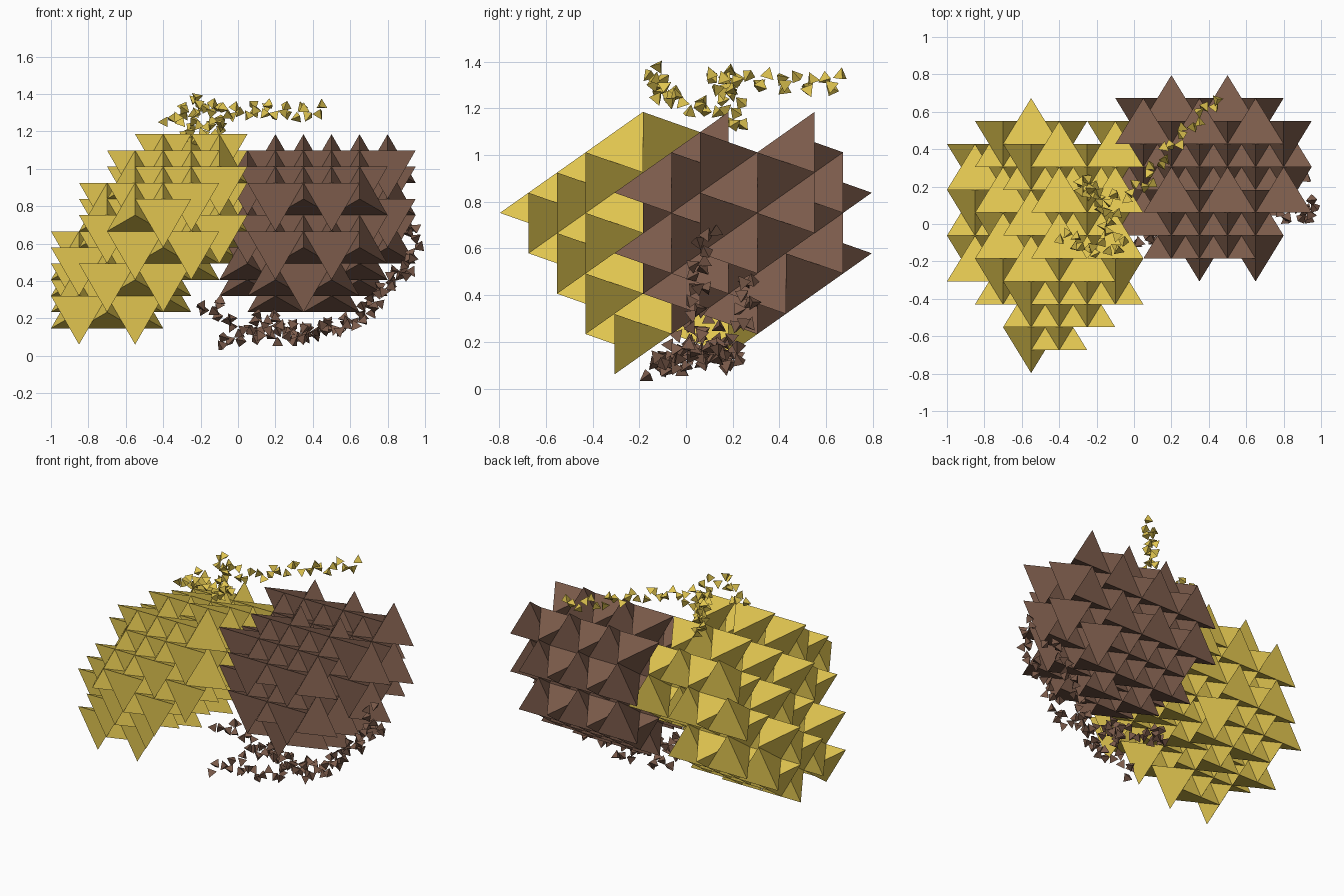
import bpy, math, random
from mathutils import Vector, Quaternion

random.seed(4)
X = Vector((0.15, 0, 0))                   # step between neighbours in a row
U = Vector((0, 0.245, 0.173))              # along one edge, leaning back
V = Vector((0, 0.1225, -0.173))            # from layer to layer
ORIGIN = Vector((-0.55, -0.797, 0.752))


def material(name, rgb):
    m = bpy.data.materials.new(name)
    m.diffuse_color = (*rgb, 1)
    return m


GOLD = material("gold", (0.75, 0.56, 0.08))
BROWN = material("brown", (0.20, 0.105, 0.07))


def build(name, tets, mat):
    verts, faces = [], []
    for a, b, c, d in tets:
        if (b - a).cross(c - a).dot(d - a) > 0:
            b, c = c, b
        n = len(verts)
        verts += [a, b, c, d]
        faces += [(n, n + 1, n + 2), (n, n + 3, n + 1),
                  (n + 1, n + 3, n + 2), (n, n + 2, n + 3)]
    me = bpy.data.meshes.new(name)
    me.from_pydata(verts, [], faces)
    me.materials.append(mat)
    ob = bpy.data.objects.new(name, me)
    bpy.context.collection.objects.link(ob)


def cell(n, i, k):
    # rows alternate between two opposite tetrahedron directions
    p = ORIGIN + X * n + U * i + V * k
    if (n + k + (1 if i % 1 else 0)) % 2 == 0:
        low = p + U / 2 + V
        return p, p + U, low - X, low + X
    top = p + U / 2
    return p + V, p + U + V, top - X, top + X


def block(columns, layers):
    # fill every layer, keeping cells inside the y and z limits of their column
    out = []
    for n, (y0, y1, z0, z1) in columns.items():
        for k, (first, last) in layers.items():
            for s in range(int(first * 2), int(last * 2) + 1):
                t = cell(n, s / 2, k)
                if all(y0 - .012 < p.y < y1 + .012 and z0 - .012 < p.z < z1 + .012
                       for p in t):
                    out.append(t)
    return out


# column number: y from, y to, z from, z to
build("gold_tetrahedron_block", block({
    -2: (-0.31, 0.43, 0.06, 0.67), -1: (-0.43, 0.55, 0.14, 0.93),
    0: (-0.80, 0.68, 0.06, 1.10), 1: (-0.68, 0.55, 0.23, 1.185),
    2: (-0.55, 0.43, 0.40, 1.185), 3: (-0.43, 0.55, 0.48, 1.185),
}, {0: (0, 2), 1: (0, 2.5), 2: (0, 3), 3: (0, 3), 4: (1, 2.5)}), GOLD)

build("brown_tetrahedron_block", block({
    4: (-0.07, 0.68, 0.31, 1.10), 5: (-0.19, 0.80, 0.23, 1.185),
    6: (-0.31, 0.68, 0.23, 1.185), 7: (-0.19, 0.80, 0.23, 1.185),
    8: (-0.31, 0.68, 0.31, 1.185), 9: (-0.07, 0.56, 0.48, 1.185),
}, {1: (1.5, 2.5), 2: (1, 3.5), 3: (1, 3.5), 4: (1.5, 3)}), BROWN)


def small_tet(c, e):
    q = Quaternion([random.gauss(0, 1) for _ in range(4)]).normalized()
    return [c + q @ (Vector(s).normalized() * e * 0.612)
            for s in ((1, 1, 1), (1, -1, -1), (-1, 1, -1), (-1, -1, 1))]


def chain(paths, step, e, wide):
    # little tetrahedra coiling around polylines
    out, turn = [], 0
    for pts in paths:
        pts = [Vector(p) for p in pts]
        for a, b in zip(pts, pts[1:]):
            d = b - a
            side = d.cross(Vector((0.3, 0.2, 1))).normalized()
            up = side.cross(d).normalized()
            count = max(1, round(d.length / step))
            for j in range(count):
                turn += 1.75
                off = side * math.cos(turn) + up * math.sin(turn)
                out.append(small_tet(a.lerp(b, j / count) + off * wide, e))
    return out


build("gold_chain", chain([
    ((0.44, 0.67, 1.31), (0.28, 0.50, 1.30), (0.15, 0.36, 1.32), (0.05, 0.20, 1.31),
     (-0.08, 0.14, 1.29), (-0.18, 0.13, 1.35), (-0.27, 0.20, 1.33), (-0.25, 0.22, 1.11),
     (-0.22, 0.14, 1.21), (-0.12, 0.06, 1.20)),
    ((-0.12, 0.06, 1.20), (-0.14, -0.06, 1.23), (-0.06, -0.12, 1.28),
     (-0.20, -0.12, 1.36), (-0.26, -0.15, 1.30), (-0.32, -0.08, 1.27), (-0.41, -0.06, 1.22)),
], 0.036, 0.06, 0.03), GOLD)

build("brown_chain", chain([
    ((-0.19, 0.02, 0.24), (-0.12, 0.10, 0.28), (-0.05, 0.16, 0.17), (0.08, 0.20, 0.12),
     (0.20, 0.12, 0.17), (0.32, 0.02, 0.12), (0.45, 0.08, 0.14), (0.56, 0.16, 0.16),
     (0.65, 0.22, 0.22), (0.74, 0.25, 0.30), (0.82, 0.27, 0.41), (0.94, 0.24, 0.50)),
    ((-0.10, -0.14, 0.055), (0.03, -0.08, 0.12), (0.16, -0.12, 0.11), (0.30, -0.04, 0.09),
     (0.42, 0.02, 0.16), (0.58, -0.02, 0.15), (0.68, 0.05, 0.21), (0.77, 0.03, 0.36),
     (0.86, 0.06, 0.43), (0.95, 0.05, 0.52), (0.94, 0.08, 0.62), (0.95, 0.11, 0.72)),
    ((0.36, 0.22, 0.09), (0.30, 0.14, 0.13), (0.20, 0.06, 0.19), (0.05, -0.08, 0.20)),
], 0.036, 0.062, 0.03), BROWN)
